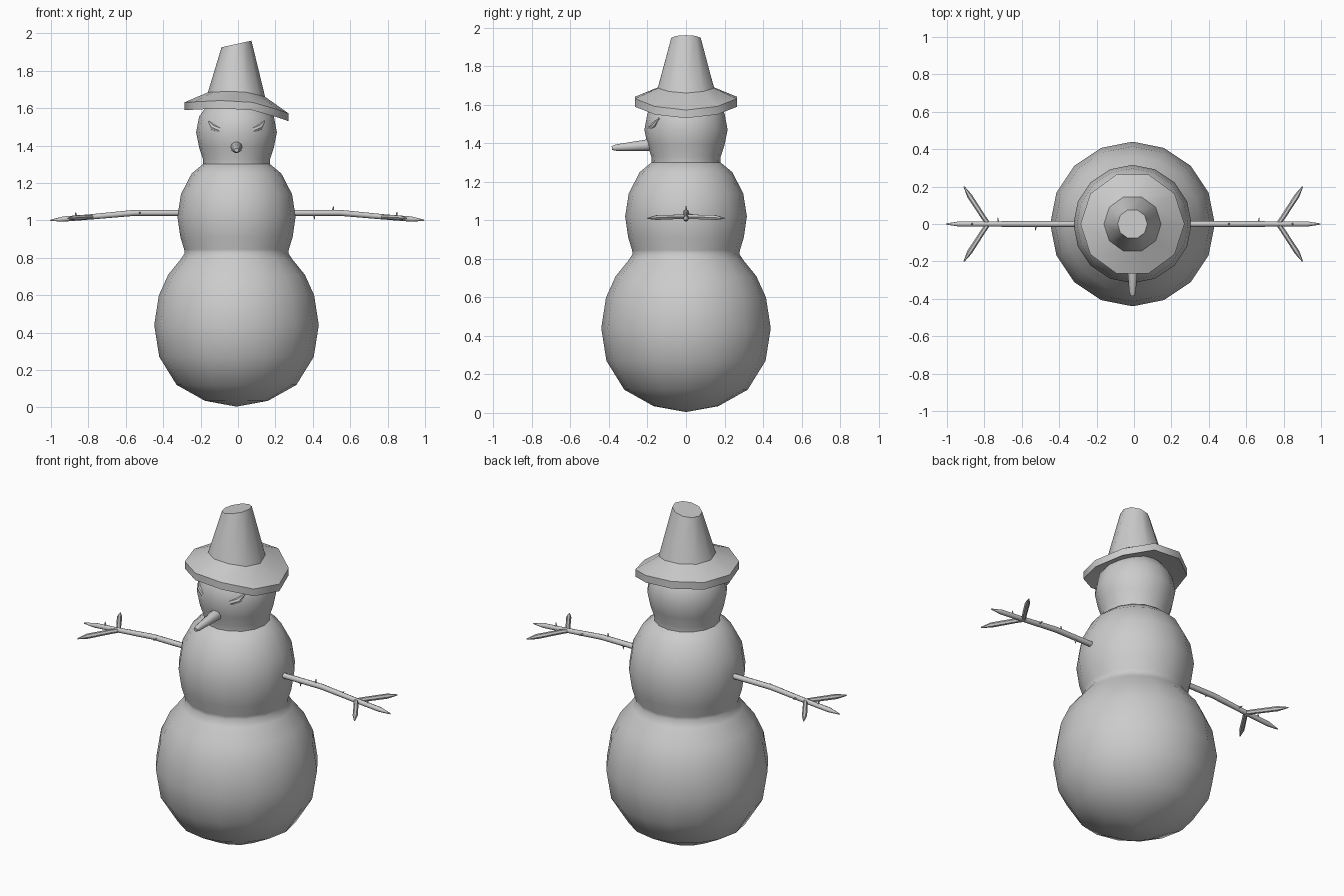
import bpy, bmesh
from math import sin, cos, pi, radians
from mathutils import Vector

if "Cube" in bpy.data.objects:
    bpy.data.objects.remove(bpy.data.objects["Cube"])

CX = -0.008  # small sideways offset of the whole figure


def finish(name, bm, angle):
    bmesh.ops.recalc_face_normals(bm, faces=bm.faces)
    me = bpy.data.meshes.new(name)
    bm.to_mesh(me)
    bm.free()
    ob = bpy.data.objects.new(name, me)
    bpy.context.collection.objects.link(ob)
    bpy.ops.object.select_all(action='DESELECT')
    ob.select_set(True)
    bpy.context.view_layer.objects.active = ob
    bpy.ops.object.shade_smooth_by_angle(angle=radians(angle))
    return ob


def skin(bm, rings):
    """Join rings of points into a closed, capped skin."""
    loops = [[bm.verts.new(p) for p in ring] for ring in rings]
    n = len(loops[0])
    for a, b in zip(loops, loops[1:]):
        for i in range(n):
            j = (i + 1) % n
            bm.faces.new((a[i], a[j], b[j], b[i]))
    bm.faces.new(loops[0])
    bm.faces.new(loops[-1])


def lathe(name, profile, n, angle, bend=None):
    rings = []
    for k, (r, z) in enumerate(profile):
        ring = []
        for i in range(n):
            x, y = r * cos(2 * pi * i / n), r * sin(2 * pi * i / n)
            ring.append((x + CX, y, z + (bend(x, k) if bend else 0)))
        rings.append(ring)
    bm = bmesh.new()
    skin(bm, rings)
    return finish(name, bm, angle)


def add_tube(bm, pts, radii, n=6):
    pts = [Vector(p) for p in pts]
    rings = []
    for i, p in enumerate(pts):
        d = (pts[min(i + 1, len(pts) - 1)] - pts[max(i - 1, 0)]).normalized()
        q = d.to_track_quat('Z', 'Y')
        rings.append([p + q @ Vector((cos(2 * pi * k / n), sin(2 * pi * k / n), 0)) * radii[i]
                      for k in range(n)])
    skin(bm, rings)


# Lower and middle snowballs, blended at the waist
lathe("body", [(0.004, 0.005), (0.168, 0.035), (0.32, 0.12), (0.413, 0.27), (0.44, 0.44),
               (0.415, 0.60), (0.365, 0.71), (0.30, 0.79), (0.277, 0.825), (0.28, 0.845),
               (0.30, 0.91), (0.316, 1.02), (0.297, 1.14), (0.24, 1.25), (0.18, 1.30),
               (0.10, 1.32)], 16, 50)

# Head
lathe("head", [(0.10, 1.28), (0.178, 1.30), (0.18, 1.33), (0.20, 1.39), (0.216, 1.47),
               (0.20, 1.555), (0.153, 1.62), (0.083, 1.665), (0.004, 1.675)], 16, 50)


# Crooked hat: drooping brim on the right, slanted crown top
def droop(x, k):
    if k == 5:
        return 0.22 * x
    return -0.07 * (x / 0.27) ** 1.4 if x > 0 else 0.05 * x


lathe("hat", [(0.10, 1.625), (0.18, 1.62), (0.278, 1.603), (0.278, 1.645),
              (0.153, 1.692), (0.08, 1.943)], 10, 38, droop)

# Carrot nose
bm = bmesh.new()
add_tube(bm, [(CX, -0.15, 1.392), (CX, -0.20, 1.39), (CX, -0.36, 1.377), (CX, -0.385, 1.375)],
         [0.032, 0.031, 0.018, 0.011], 10)
finish("nose", bm, 40)

# Slanted eyes, pressed into the face
for s, side in ((1, "right"), (-1, "left")):
    bm = bmesh.new()
    add_tube(bm, [(CX + s * x, y, z) for x, y, z in
                  ((0.06, -0.193, 1.455), (0.09, -0.178, 1.483), (0.125, -0.158, 1.498), (0.15, -0.14, 1.53))],
             [0.004, 0.018, 0.018, 0.004], 8)
    finish("eye_" + side, bm, 40)

# Stick arms with three fingers and small twigs
twigs = {1: [(0.41, 1.04, 0, -1), (0.51, 1.04, 0, 1), (0.67, 1.03, 1, 0), (0.85, 1.01, 0, 1)],
         -1: [(0.52, 1.04, -1, 0), (0.72, 1.025, 1, 0), (0.86, 1.01, 0, 1)]}
for s, side in ((1, "right"), (-1, "left")):
    bm = bmesh.new()

    def limb(pts, radii, n=6):
        add_tube(bm, [(s * x - 0.004, y, z) for x, y, z in pts], radii, n)

    limb([(0.26, 0, 1.04), (0.55, 0, 1.04), (0.79, 0, 1.018), (0.93, 0, 1.007), (1.0, 0, 1.0)],
         [0.016, 0.016, 0.014, 0.014, 0.003], 8)
    for t in (1, -1):
        limb([(0.775, 0, 1.018), (0.80, t * 0.035, 1.018), (0.875, t * 0.15, 1.014),
              (0.905, t * 0.2, 1.01)], [0.012, 0.013, 0.014, 0.003])
    for x, z, dy, dz in twigs[s]:
        limb([(x, 0, z), (x + 0.004, dy * 0.035, z + dz * 0.035)], [0.008, 0.002], 5)
    finish("arm_" + side, bm, 50)
